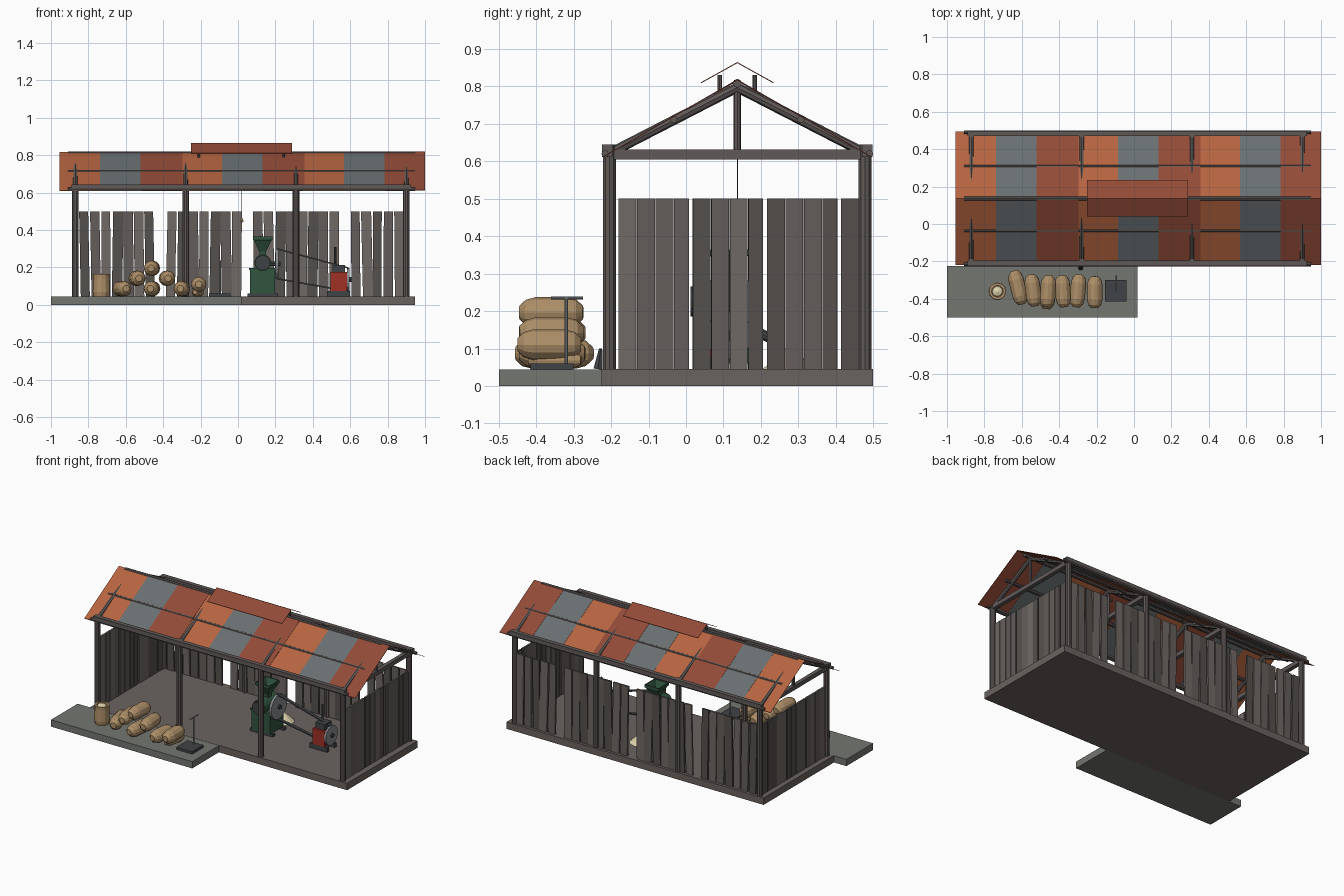
import bpy, math, random
from mathutils import Vector, Matrix
random.seed(4)

def mat(name, r, g, b):
    m = bpy.data.materials.new(name)
    m.diffuse_color = tuple((c / 255) ** 2.2 for c in (r, g, b)) + (1,)
    return m

WOODS = [mat("wood_dark", 86, 81, 78), mat("wood_mid", 100, 94, 91), mat("wood_light", 112, 105, 101)]
TIMBER = mat("timber", 96, 90, 88)
EARTH = mat("floor", 106, 99, 96)
STONE = mat("stone", 115, 117, 112)
TIN = [mat("rust_orange", 180, 100, 66), mat("tin_grey", 105, 110, 113), mat("rust_red", 146, 76, 58)]
SACK = mat("sackcloth", 172, 142, 104)
MEAL = mat("meal", 222, 210, 172)
GREEN = mat("green_paint", 52, 84, 64)
RED = mat("red_paint", 160, 52, 42)
IRON = mat("iron", 66, 69, 72)
STEEL = mat("steel", 135, 139, 142)

def make(name, verts, faces, m):
    me = bpy.data.meshes.new(name)
    me.from_pydata(verts, [], faces)
    me.materials.append(m)
    ob = bpy.data.objects.new(name, me)
    bpy.context.collection.objects.link(ob)
    return ob

def loft(name, rings, m):
    """Closed skin through rings with equal point counts."""
    n = len(rings[0])
    verts = [tuple(p) for r in rings for p in r]
    faces = [tuple(reversed(range(n))), tuple(range(len(verts) - n, len(verts)))]
    for i in range(len(rings) - 1):
        for j in range(n):
            k = (j + 1) % n
            faces.append((i * n + j, i * n + k, i * n + n + k, i * n + n + j))
    return make(name, verts, faces, m)

def box(name, lo, hi, m, tilt=None):
    (x0, y0, z0), (x1, y1, z1) = lo, hi
    ring = lambda z: [(x0, y0, z), (x1, y0, z), (x1, y1, z), (x0, y1, z)]
    ob = loft(name, [ring(z0), ring(z1)], m)
    if tilt:
        c = Vector(((x0 + x1) / 2, (y0 + y1) / 2, (z0 + z1) / 2))
        ob.data.transform(Matrix.Translation(c) @ Matrix.Rotation(tilt[1], 4, tilt[0]) @ Matrix.Translation(-c))
    return ob

def turned(name, a, b, profile, m, n=12):
    """Rings of radius r at fraction t along the line a-b."""
    a, b = Vector(a), Vector(b)
    q = (b - a).to_track_quat('Z', 'Y')
    rings = [[a.lerp(b, t) + q @ Vector((r * math.cos(2 * math.pi * i / n), r * math.sin(2 * math.pi * i / n), 0))
              for i in range(n)] for t, r in profile]
    return loft(name, rings, m)

def rod(name, a, b, r, m, n=10):
    return turned(name, a, b, [(0, r), (1, r)], m, n)

def sheet(name, x0, x1, eave, ridge, m, t=0.003):
    ring = lambda x: [(x, *eave), (x, *ridge), (x, ridge[0], ridge[1] + t), (x, eave[0], eave[1] + t)]
    return loft(name, [ring(x0), ring(x1)], m)

# Floor and loading platform
box("floor_slab", (-0.91, -0.225, 0), (0.945, 0.5, 0.045), EARTH)
box("loading_platform", (-1, -0.5, 0), (0.02, -0.225, 0.044), STONE)

# Posts, plates and trusses
MID = 0.137
XS = [-0.87, -0.28, 0.31, 0.9]
for x in XS:
    for s in (-1, 1):
        y = MID + s * 0.341
        rod("post", (x, y, 0.045), (x, y, 0.645), 0.018, TIMBER)
        rod("rafter", (x, MID + s * 0.348, 0.618), (x, MID, 0.797), 0.013, TIMBER, 8)
    box("tie_beam", (x - 0.013, -0.205, 0.605), (x + 0.013, 0.48, 0.632), TIMBER)
    rod("king_post", (x, MID, 0.63), (x, MID, 0.795), 0.01, TIMBER, 8)
for s in (-1, 1):
    y = MID + s * 0.347
    box("wall_plate", (-0.89, y - 0.014, 0.612), (0.925, y + 0.014, 0.645), TIMBER)
    rod("eave_pole", (-0.91, y + s * 0.006, 0.62), (0.945, y + s * 0.006, 0.62), 0.01, TIMBER, 8)
    rod("purlin", (-0.91, MID + s * 0.17, 0.712), (0.945, MID + s * 0.17, 0.712), 0.01, TIMBER, 8)
rod("ridge_pole", (-0.91, MID, 0.808), (0.945, MID, 0.808), 0.012, TIMBER, 8)

# Patchwork tin roof
W = 1.955 / 9
for s in (-1, 1):
    for i in range(9):
        x0 = -0.955 + i * W
        lift = 0.001 * (i % 3)
        sheet("roof_sheet", x0, min(x0 + W + 0.006, 1.0), (MID + s * 0.357, 0.609 + lift), (MID, 0.814 + lift), TIN[i % 3])
    # Raised ridge vent
    sheet("vent_cover", -0.25, 0.29, (MID + s * 0.097, 0.808), (MID, 0.862), TIN[2])
    for x in (-0.21, 0.245):
        rod("vent_post", (x, MID + s * 0.047, 0.775), (x, MID + s * 0.047, 0.83), 0.006, TIMBER, 8)

# Plank walls: back with missing boards, and both ends
n = 30
for i in range(n):
    x = -0.845 + i * 1.74 / n
    if i in (7, 15, 24):
        continue
    w = 0.05 + random.uniform(-0.004, 0.006)
    box("back_plank", (x, 0.471, 0.045), (x + w, 0.483, 0.5), WOODS[i % 3], ('Y', random.uniform(-0.025, 0.025)))
for x in (XS[0], XS[3]):
    for i in range(13):
        y = -0.18 + i * 0.0495
        w = 0.0475 - (0.008 if i % 4 == 3 else 0)
        box("end_plank", (x - 0.006, y, 0.045), (x + 0.006, y + w, 0.5), WOODS[random.randrange(3)],
            ('Z', random.uniform(-0.08, 0.08)))

# Sacks
BAG = [(0, 0.018), (0.1, 0.034), (0.25, 0.041), (0.75, 0.041), (0.9, 0.034), (1, 0.018)]
for x, z, y0, y1, skew in [(-0.62, 0.087, -0.43, -0.25, -0.022), (-0.46, 0.087, -0.455, -0.28, 0.008),
                           (-0.30, 0.087, -0.445, -0.27, 0.008), (-0.54, 0.142, -0.44, -0.27, -0.01),
                           (-0.38, 0.142, -0.445, -0.275, -0.006), (-0.46, 0.196, -0.445, -0.275, 0.005),
                           (-0.21, 0.11, -0.45, -0.28, 0.0)]:
    turned("sack", (x - skew, y0, z), (x + skew, y1, z), BAG, SACK)
turned("sack", (-0.23, -0.42, 0.068), (-0.2, -0.28, 0.068), [(0, 0.012), (0.2, 0.024), (0.8, 0.024), (1, 0.012)], SACK)
turned("open_sack", (-0.73, -0.36, 0.044), (-0.73, -0.36, 0.164),
       [(0, 0.042), (0.2, 0.047), (0.8, 0.044), (1, 0.045), (1, 0.032), (0.94, 0.03)], SACK)
turned("sack_filling", (-0.73, -0.36, 0.15), (-0.73, -0.36, 0.168), [(0, 0.032), (0.6, 0.026), (1, 0.005)], MEAL)

# Weighing scale and post wedge
box("scale_base", (-0.155, -0.415, 0.044), (-0.04, -0.3, 0.06), IRON)
rod("scale_column", (-0.095, -0.32, 0.06), (-0.095, -0.32, 0.235), 0.005, STEEL, 8)
rod("scale_arm", (-0.095, -0.36, 0.235), (-0.095, -0.275, 0.235), 0.004, STEEL, 8)
turned("post_wedge", (-0.285, -0.235, 0.045), (-0.285, -0.228, 0.1), [(0, 0.014), (1, 0.005)], IRON, 6)

# Grain mill
def square(h, z, x=0.132, y=0.115):
    return [(x - h, y - h, z), (x + h, y - h, z), (x + h, y + h, z), (x - h, y + h, z)]
for y in (0.05, 0.165):
    box("mill_skid", (0.05, y, 0.045), (0.215, y + 0.022, 0.062), IRON)
box("mill_base", (0.065, 0.045, 0.06), (0.198, 0.185, 0.19), GREEN)
box("mill_top_plate", (0.06, 0.04, 0.186), (0.203, 0.19, 0.198), GREEN)
rod("grinding_drum", (0.132, 0.025, 0.225), (0.132, 0.185, 0.225), 0.045, GREEN, 16)
rod("drum_cover", (0.132, 0.012, 0.225), (0.132, 0.026, 0.225), 0.04, IRON, 16)
loft("hopper", [square(0.018, 0.255), square(0.018, 0.285), square(0.047, 0.345), square(0.052, 0.348),
                square(0.052, 0.365), square(0.046, 0.365), square(0.015, 0.3)], GREEN)
rod("mill_pulley", (0.2, 0.115, 0.22), (0.216, 0.115, 0.22), 0.08, STEEL, 20)
rod("mill_shaft", (0.15, 0.115, 0.22), (0.228, 0.115, 0.22), 0.014, IRON)
rod("meal_spout", (0.132, 0.18, 0.15), (0.132, 0.235, 0.122), 0.014, IRON)
turned("meal_heap", (0.132, 0.275, 0.045), (0.132, 0.275, 0.105), [(0, 0.07), (0.5, 0.038), (1, 0.004)], MEAL)

# Engine
for y in (0.06, 0.14):
    box("engine_skid", (0.475, y, 0.045), (0.6, y + 0.02, 0.075), IRON)
box("engine_block", (0.495, 0.06, 0.075), (0.583, 0.16, 0.175), RED)
box("engine_head", (0.505, 0.075, 0.175), (0.573, 0.145, 0.212), IRON)
rod("exhaust_pipe", (0.52, 0.13, 0.2), (0.52, 0.13, 0.31), 0.006, IRON, 8)
rod("engine_pulley", (0.584, 0.115, 0.135), (0.597, 0.115, 0.135), 0.062, STEEL, 20)
rod("engine_hub", (0.58, 0.115, 0.135), (0.606, 0.115, 0.135), 0.014, IRON)

# Drive belt
for za, zb in ((0.3, 0.197), (0.14, 0.073)):
    ring = lambda x, z: [(x, 0.105, z - 0.004), (x, 0.125, z - 0.004), (x, 0.125, z + 0.004), (x, 0.105, z + 0.004)]
    loft("drive_belt", [ring(0.208, za), ring(0.59, zb)], IRON)

# Hanging lamp
rod("lamp_wire", (0.02, MID, 0.46), (0.02, MID, 0.8), 0.0015, IRON, 6)
turned("lamp_bulb", (0.02, MID, 0.44), (0.02, MID, 0.465), [(0, 0.004), (0.4, 0.01), (1, 0.004)], MEAL, 8)
